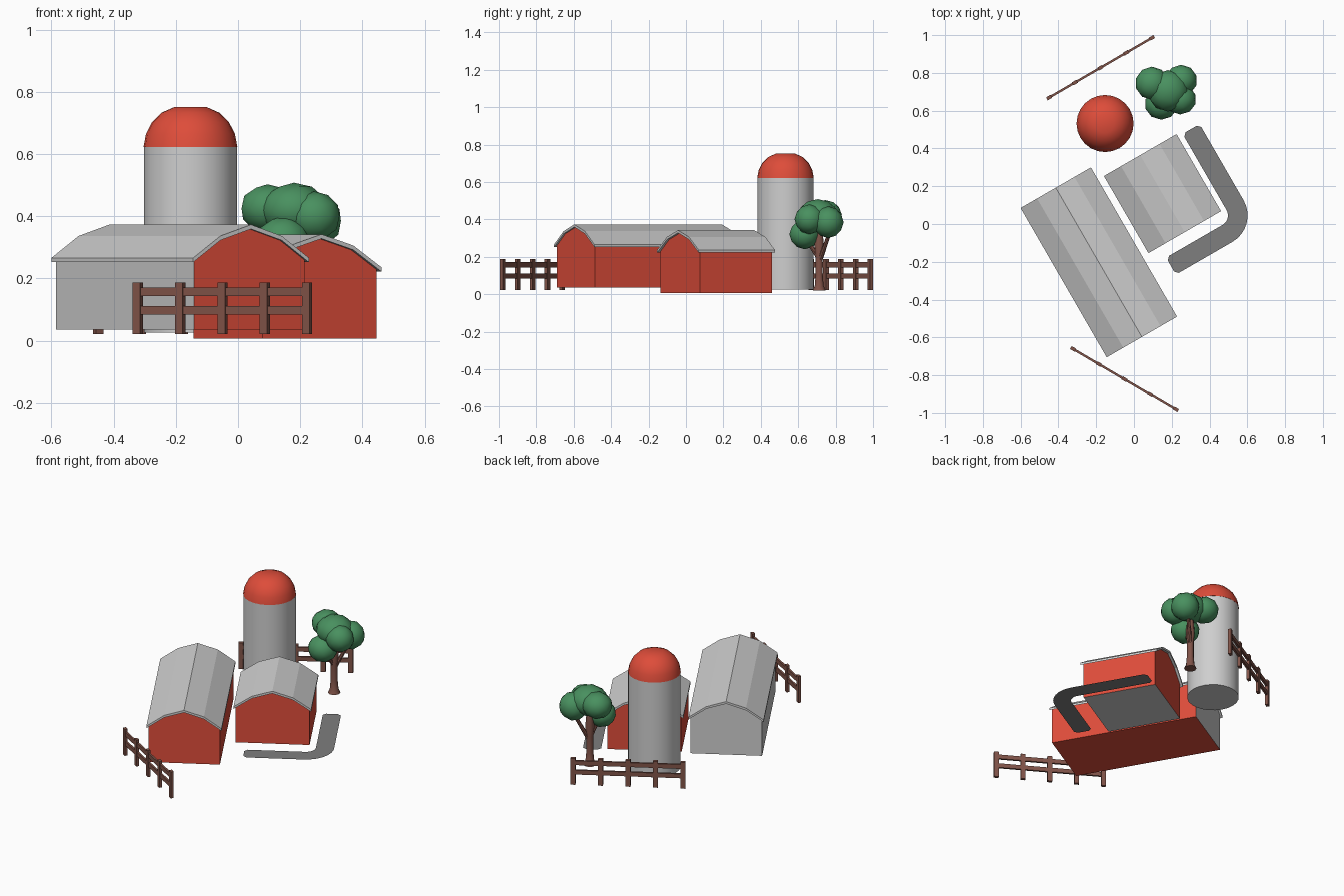
import bpy, bmesh
from math import radians, cos, sin, pi
from mathutils import Vector, Matrix

cube = bpy.data.objects.get("Cube")
if cube:
    bpy.data.objects.remove(cube, do_unlink=True)


def material(name, rgb):
    m = bpy.data.materials.new(name)
    m.use_nodes = True
    m.diffuse_color = (*rgb, 1)
    m.node_tree.nodes["Principled BSDF"].inputs["Base Color"].default_value = (*rgb, 1)
    return m


RED = material("barn red", (0.73, 0.073, 0.042))
GREY = material("light grey", (0.62, 0.62, 0.62))
ROAD = material("dark grey", (0.21, 0.21, 0.21))
GREEN = material("leaf green", (0.066, 0.28, 0.115))
BROWN = material("wood brown", (0.22, 0.088, 0.066))


def finish(name, bm, mats, loc=(0, 0, 0), turn=0, smooth=False, fix=True):
    if fix:
        bmesh.ops.recalc_face_normals(bm, faces=bm.faces[:])
    me = bpy.data.meshes.new(name)
    bm.to_mesh(me)
    bm.free()
    for m in mats:
        me.materials.append(m)
    ob = bpy.data.objects.new(name, me)
    ob.location = loc
    ob.rotation_euler.z = radians(turn)
    bpy.context.collection.objects.link(ob)
    if smooth:
        bpy.ops.object.select_all(action="DESELECT")
        ob.select_set(True)
        bpy.context.view_layer.objects.active = ob
        bpy.ops.object.shade_smooth_by_angle(angle=radians(40))
    return ob


def extrude_profile(bm, profile, half):
    """Extrude an x-z outline from -half to +half along y."""
    face = bm.faces.new([bm.verts.new((x, -half, z)) for x, z in profile])
    new = bmesh.ops.extrude_face_region(bm, geom=[face])["geom"]
    bmesh.ops.translate(bm, vec=(0, 2 * half, 0),
                        verts=[v for v in new if isinstance(v, bmesh.types.BMVert)])
    bmesh.ops.recalc_face_normals(bm, faces=bm.faces[:])


def roof_line(w, eave, peak):
    """Four-plane roof outline from left eave to right eave."""
    knee = eave + 0.66 * (peak - eave)
    k = 0.53 * w
    return [(-w, eave), (-k, knee), (0, peak), (k, knee), (w, eave)]


def barn(name, loc, base, walls, roof, eave, peak, is_grey):
    # walls with a gabled top, coloured by the direction of each face
    w, l = walls
    bm = bmesh.new()
    top = roof_line(w, eave - 0.006, peak - 0.012)
    extrude_profile(bm, [(-w, base)] + top + [(w, base)], l)
    bm.normal_update()
    for f in bm.faces:
        f.material_index = int(is_grey(f.normal))
    finish(name + "_walls", bm, [RED, GREY], loc, 30)
    # thin overhanging roof
    w, l = roof
    outer = roof_line(w, eave, peak)
    bm = bmesh.new()
    extrude_profile(bm, outer + [(x, z - 0.014) for x, z in reversed(outer)], l)
    finish(name + "_roof", bm, [GREY], loc, 30)


barn("long_barn", (-0.186, -0.2025, 0), 0.035, (0.205, 0.445), (0.215, 0.456),
     0.266, 0.373, lambda n: n.x < -0.8 or n.y > 0.8)
barn("short_barn", (0.151, 0.161, 0), 0.006, (0.2117, 0.2213), (0.222, 0.2356),
     0.236, 0.342, lambda n: n.z < -0.8)


def lathe(name, profile, mat, loc, sides=24):
    """Revolve an r-z outline and close both ends."""
    bm = bmesh.new()
    rings = [[bm.verts.new((r * cos(2 * pi * i / sides), r * sin(2 * pi * i / sides), z))
              for i in range(sides)] for r, z in profile]
    for a, b in zip(rings, rings[1:]):
        for i in range(sides):
            j = (i + 1) % sides
            bm.faces.new((a[i], a[j], b[j], b[i]))
    bm.faces.new(rings[0])
    bm.faces.new(rings[-1])
    return finish(name, bm, [mat], loc, smooth=True)


# silo
silo = (-0.153, 0.532, 0)
lathe("silo_tower", [(0.15, 0.026), (0.15, 0.622)], GREY, silo)
lathe("silo_dome", [(0.151, 0.622), (0.143, 0.665), (0.124, 0.702),
                    (0.093, 0.733), (0.05, 0.752)], RED, silo)


# fences
def fence(name, start, end, posts=5):
    a, b = Vector(start), Vector(end)
    run = (b - a).length
    turn = (b - a).angle_signed(Vector((1, 0)))
    bm = bmesh.new()

    def box(x, z, size):
        bmesh.ops.create_cube(bm, size=1, matrix=Matrix.Translation((x, 0, z))
                              @ Matrix.Diagonal((*size, 1)))
    for i in range(posts):
        box((i / (posts - 1) - 0.5) * (run - 0.03), 0.104, (0.028, 0.018, 0.166))
    for z in (0.098, 0.157):
        box(0, z, (run - 0.03, 0.012, 0.027))
    mid = (a + b) / 2
    finish(name, bm, [BROWN], (mid.x, mid.y, 0), turn * 180 / pi)


fence("front_fence", (-0.335, -0.653), (0.235, -0.988))
fence("back_fence", (-0.462, 0.662), (0.108, 0.993))

# tree trunk and branches
lathe("tree_trunk", [(0.036, 0.02), (0.025, 0.045), (0.02, 0.1), (0.02, 0.2),
                     (0.026, 0.26), (0.018, 0.36)], BROWN, (0.17, 0.712, 0), 10)


def branch(name, start, end, r0, r1):
    a, b = Vector(start), Vector(end)
    d = b - a
    bm = bmesh.new()
    bmesh.ops.create_cone(bm, cap_ends=True, segments=8, radius1=r0, radius2=r1, depth=d.length,
                          matrix=Matrix.Translation((a + b) / 2)
                          @ d.to_track_quat("Z", "Y").to_matrix().to_4x4())
    finish(name, bm, [BROWN], smooth=True)


branch("right_branch", (0.17, 0.712, 0.17), (0.23, 0.765, 0.32), 0.013, 0.01)
branch("front_branch", (0.17, 0.712, 0.19), (0.15, 0.64, 0.3), 0.013, 0.01)

# tree crown made of overlapping clumps
clumps = [((0.18, 0.705, 0.42), (0.11, 0.11, 0.088)),
          ((0.25, 0.76, 0.385), (0.085, 0.083, 0.085)),
          ((0.095, 0.745, 0.425), (0.088, 0.088, 0.078)),
          ((0.145, 0.635, 0.32), (0.088, 0.083, 0.08)),
          ((0.245, 0.66, 0.4), (0.085, 0.08, 0.08))]
bm = bmesh.new()
for centre, size in clumps:
    bmesh.ops.create_icosphere(bm, subdivisions=2, radius=1.0,
                               matrix=Matrix.Translation(centre) @ Matrix.Diagonal((*size, 1)))
finish("tree_crown", bm, [GREEN], smooth=True)

# flat road bending around the short barn
down = Vector((0.5, -0.866))
side = Vector((0.866, 0.5))
corner = Vector((0.59, 0.005))
bend, half, tip = 0.11, 0.052, 0.018
hub = corner - bend * (down + side)
path = [(corner - down * 0.575, side, half - tip), (corner - down * (0.575 - tip), side, half)]
for i in range(9):
    a = i / 8 * pi / 2
    out = side * cos(a) + down * sin(a)
    path.append((hub + out * bend, out, half))
path += [(corner - side * (0.455 - tip), down, half), (corner - side * 0.455, down, half - tip)]
bm = bmesh.new()
rows = [[bm.verts.new((*(p + n * h * s), 0)) for s in (-1, 1)] for p, n, h in path]
for (a, b), (c, d) in zip(rows, rows[1:]):
    bm.faces.new((a, c, d, b))
bm.normal_update()
for f in bm.faces:
    if f.normal.z < 0:
        f.normal_flip()
finish("road", bm, [ROAD], fix=False)
